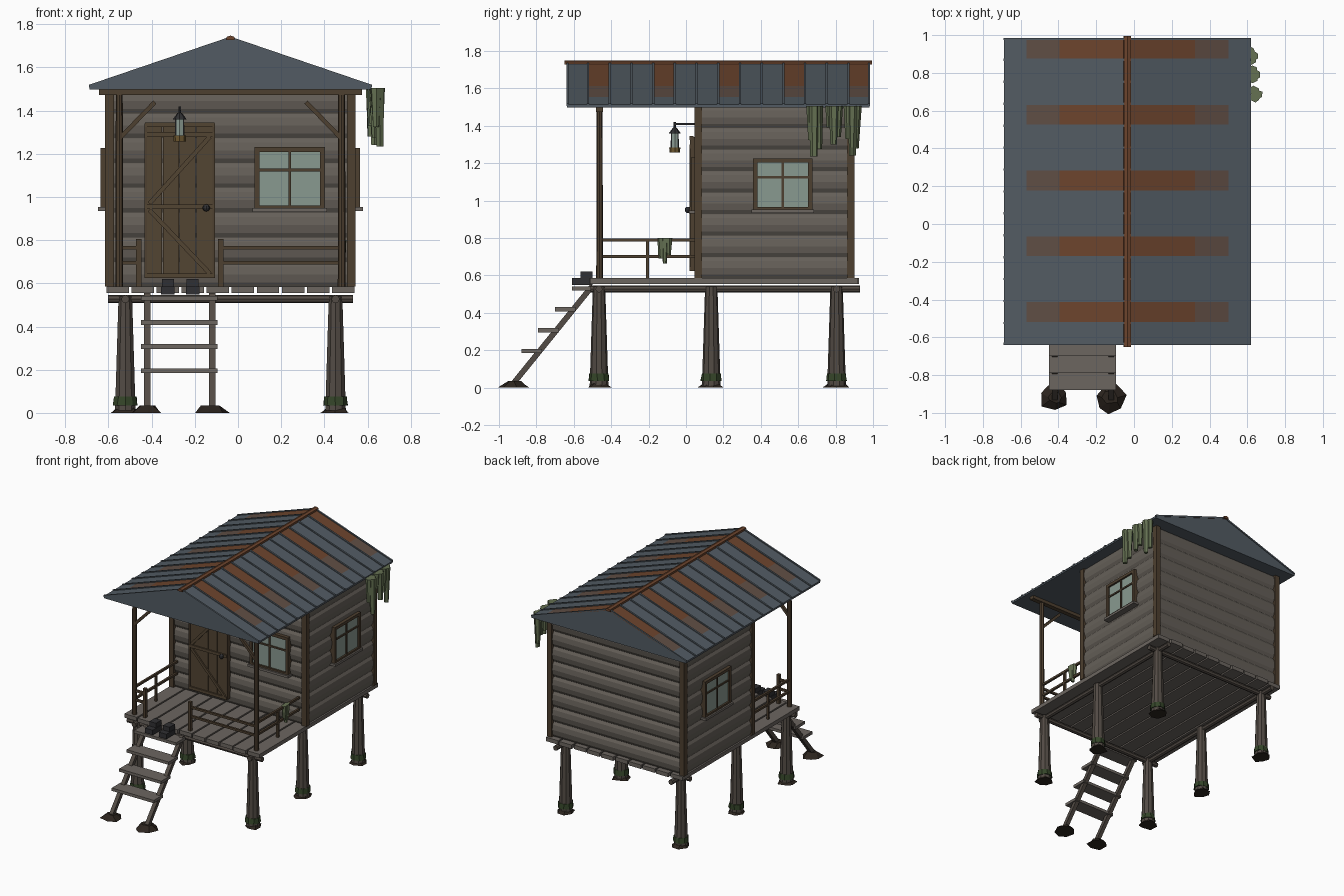
import bpy, bmesh, math, random
from mathutils import Vector, Matrix

if "Cube" in bpy.data.objects:
    bpy.data.objects.remove(bpy.data.objects["Cube"])

random.seed(4)
C = -0.035                      # centre line of the cabin in x


def mat(name, r, g, b):
    m = bpy.data.materials.new(name)
    m.diffuse_color = (r, g, b, 1)
    m.use_nodes = True
    m.node_tree.nodes["Principled BSDF"].inputs["Base Color"].default_value = m.diffuse_color
    return m


WALL = mat("weathered_board", .13, .115, .098)
DECK = mat("deck_wood", .15, .132, .117)
LOG = mat("log_wood", .085, .07, .058)
TRIM = mat("dark_trim", .075, .05, .029)
DOOR = mat("door_wood", .085, .058, .032)
ROOF = mat("roof_metal", .085, .105, .125)
RUST = mat("rust", .15, .058, .026)
FADE = mat("faded_rust", .115, .075, .058)
MOSS = mat("hanging_moss", .13, .165, .085)
GREEN = mat("stilt_moss", .035, .06, .022)
MUD = mat("mud", .025, .018, .013)
GLASS = mat("glass", .25, .32, .28)
IRON = mat("iron", .03, .03, .033)
BRASS = mat("brass", .16, .10, .03)


def finish(bm, name, m):
    bmesh.ops.recalc_face_normals(bm, faces=bm.faces)
    me = bpy.data.meshes.new(name)
    bm.to_mesh(me)
    bm.free()
    me.materials.append(m)
    ob = bpy.data.objects.new(name, me)
    bpy.context.collection.objects.link(ob)
    return ob


def box(name, x0, x1, y0, y1, z0, z1, m):
    bm = bmesh.new()
    M = Matrix.Translation(((x0 + x1) / 2, (y0 + y1) / 2, (z0 + z1) / 2))
    bmesh.ops.create_cube(bm, size=1, matrix=M @ Matrix.Diagonal((x1 - x0, y1 - y0, z1 - z0, 1)))
    return finish(bm, name, m)


def span(p, q):
    p, q = Vector(p), Vector(q)
    d = q - p
    return Matrix.Translation((p + q) / 2) @ d.to_track_quat('Z', 'Y').to_matrix().to_4x4(), d.length


def beam(name, p, q, w, h, m):
    M, l = span(p, q)
    bm = bmesh.new()
    bmesh.ops.create_cube(bm, size=1, matrix=M @ Matrix.Diagonal((w, h, l, 1)))
    return finish(bm, name, m)


def log(name, p, q, r1, r2, m, n=8, jit=0):
    M, l = span(p, q)
    bm = bmesh.new()
    bmesh.ops.create_cone(bm, cap_ends=True, segments=n, radius1=r1, radius2=r2, depth=l, matrix=M)
    for v in bm.verts:
        v.co.x += random.uniform(-jit, jit)
        v.co.y += random.uniform(-jit, jit)
    return finish(bm, name, m)


def prism(name, pts, y0, y1, m):
    bm = bmesh.new()
    f = bm.faces.new([bm.verts.new((x, y0, z)) for x, z in pts])
    r = bmesh.ops.extrude_face_region(bm, geom=[f])
    bmesh.ops.translate(bm, vec=(0, y1 - y0, 0), verts=[v for v in r['geom'] if isinstance(v, bmesh.types.BMVert)])
    return finish(bm, name, m)


def mud(name, x, y, r, h):
    return log(name, (x, y, 0), (x, y, h), r, r * .45, MUD, 7, r * .16)


# stilts with moss rings and mud
for s in (-1, 1):
    for y in (-.465, .135, .805):
        x = C + s * .487
        log("stilt", (x, y, .01), (x, y, .54), .05, .033, LOG, 10)
        log("stilt_moss_ring", (x, y, .035), (x, y, .075), .056, .052, GREEN, 9, .003)
        mud("stilt_mud", x, y, .066, .035)
    # side floor logs
    log("side_floor_log", (C + s * .487, -.51, .527), (C + s * .487, .93, .527), .019, .019, LOG)
for y in (-.465, .805):
    log("cross_floor_log", (C - .568, y, .527), (C + .568, y, .527), .019, .019, LOG)

# deck planks running front to back
for i in range(10):
    x = C - .58 + i * .116
    e = random.uniform(0, .015)
    box("deck_plank", x + .006, x + .11, -.515 + e, .925 - e, .555, .585, DECK)

# cabin walls: stacked rectangles make the bulging boards
bm = bmesh.new()
rings, n, pitch = [], 8, .115
for i in range(n):
    for t, o in ((0, 0), (.18, .012), (.5, .018), (.82, .012), (.98, 0)):
        z = .583 + (i + t) * pitch
        a, y0, y1 = .56 + o, .07 - o, .875 + o
        rings.append([bm.verts.new((C + sx, y, z)) for sx, y in ((-a, y0), (a, y0), (a, y1), (-a, y1))])
for a, b in zip(rings, rings[1:]):
    for k in range(4):
        bm.faces.new((a[k], a[(k + 1) % 4], b[(k + 1) % 4], b[k]))
bm.faces.new(rings[0])
bm.faces.new(rings[-1])
finish(bm, "board_walls", WALL)
for s in (-1, 1):
    for y in (.065, .88):
        x = C + s * .56
        box("corner_post", x - .02, x + .02, y - .02, y + .02, .585, 1.5, TRIM)

# roof: solid gable, metal panels, seams and ridge cap
W, ZE, ZR, Y0, Y1 = .652, 1.508, 1.73, -.64, .985
prism("roof_gable", [(C - W, 1.498), (C + W, 1.498), (C + W, ZE), (C, ZR), (C - W, ZE)], Y0 + .004, Y1 - .004, ROOF)


def roof_strip(name, s, t0, t1, th, y0, y1, m):
    p = [(C + s * W * t, ZR + (ZE - ZR) * t) for t in (t0, t1)]
    prism(name, [p[0], p[1], (p[1][0], p[1][1] + th), (p[0][0], p[0][1] + th)], y0, y1, m)


step = (Y1 - Y0) / 14
for s in (-1, 1):
    for i in range(14):
        y = Y0 + i * step
        if i % 3 == 1:
            for t0, t1, m in ((0, .55, RUST), (.55, .82, FADE), (.82, 1.003, ROOF)):
                roof_strip("rusty_roof_panel", s, t0, t1, .006, y, y + step, m)
        else:
            roof_strip("roof_panel", s, 0, 1.003, .006, y, y + step, ROOF)
    for i in range(15):
        y = min(max(Y0 + i * step, Y0 + .006), Y1 - .006)
        roof_strip("roof_seam", s, 0, 1.004, .013, y - .006, y + .006, ROOF)
prism("ridge_cap", [(C - .02, 1.728), (C + .02, 1.728), (C + .018, 1.742), (C, 1.748), (C - .018, 1.742)],
      -.65, .995, RUST)

# porch posts, beam, braces and railings
PY = -.462
box("porch_beam", C - .61, C + .61, PY - .018, PY + .018, 1.473, 1.498, TRIM)
for s in (-1, 1):
    x = C + s * .515
    log("porch_post", (x, PY, .585), (x, PY, 1.49), .018, .016, TRIM)
    beam("porch_brace", (x, PY, 1.27), (C + s * .35, PY, 1.44), .02, .02, TRIM)
    for z in (.79, .70):
        beam("side_rail", (x, PY, z), (x, .05, z), .016, .016, TRIM)
    beam("side_baluster", (x, -.205, .585), (x, -.205, .79), .016, .016, TRIM)
for xa, xb in ((C - .515, -.46), (-.08, C + .515)):
    newel = xb if xa < -.5 else xa
    box("newel_post", newel - .012, newel + .012, PY - .012, PY + .012, .585, .805, TRIM)
    for z in (.765, .695):
        beam("front_rail", (xa, PY, z), (xb, PY, z), .016, .016, TRIM)

# door with battens, braces and knob
for i in range(4):
    box("door_board", -.425 + i * .0775, -.351 + i * .0775, .028, .06, .635, 1.335, DOOR)
for x in (-.428, -.112):
    box("door_side_trim", x - .006, x + .006, .022, .06, .625, 1.34, TRIM)
for z in (.635, .955, 1.29, 1.335):
    box("door_batten", -.43, -.11, .018, .04, z - .011, z + .011, DOOR)
beam("door_brace", (-.41, .026, .97), (-.13, .026, 1.28), .016, .02, DOOR)
beam("door_brace", (-.41, .026, .94), (-.13, .026, .645), .016, .02, DOOR)
bm = bmesh.new()
bmesh.ops.create_uvsphere(bm, u_segments=8, v_segments=6, radius=.017, matrix=Matrix.Translation((-.147, .01, .95)))
finish(bm, "door_knob", IRON)


# windows, modelled facing -y about their centre and then turned
def window(x, y, zc, w, h, turn):
    parts = [box("window_glass", -w, w, -.004, .03, -h, h, GLASS)]
    for s in (-1, 1):
        parts.append(box("window_side_frame", s * w - .011, s * w + .011, -.018, .03, -h, h, TRIM))
        parts.append(box("window_rail_frame", -w - .011, w + .011, -.018, .03, s * h - .011, s * h + .011, TRIM))
    parts.append(box("window_mullion", -.006, .006, -.012, .02, -h, h, TRIM))
    parts.append(box("window_crossbar", -w, w, -.012, .02, .034, .046, TRIM))
    parts.append(box("window_sill", -w - .02, w + .02, -.03, .03, -h - .02, -h - .002, DECK))
    M = Matrix.Translation((x, y, zc)) @ Matrix.Rotation(turn, 4, 'Z')
    for p in parts:
        p.data.transform(M)


window(.24, .045, 1.085, .152, .135, 0)
window(C + .583, .517, 1.085, .147, .13, math.pi / 2)
window(C - .583, .517, 1.085, .147, .13, -math.pi / 2)

# ladder and its muddy feet
for x in (-.42, -.12):
    beam("ladder_stringer", (x, -.50, .545), (x, -.925, .02), .03, .03, LOG)
    mud("ladder_mud", x - .005, -.918, .078, .035)
for i in range(4):
    y, z = -.825 + i * .09, .195 + i * .112
    box("ladder_tread", -.45, -.095, y - .055, y + .055, z - .011, z + .011, DECK)

# boots by the ladder
for x in (-.325, -.21):
    box("boot_foot", x - .032, x + .032, -.61, -.5, .548, .585, IRON)
    box("boot_shaft", x - .028, x + .028, -.565, -.5, .58, .62, IRON)

# lantern on its bracket
LX, LY = -.27, -.06
beam("lantern_bracket", (LX, .06, 1.41), (LX, LY - .005, 1.41), .012, .012, IRON)
for nm, z0, z1, r1, r2, m in (("lantern_base", 1.258, 1.285, .028, .03, BRASS),
                              ("lantern_glass", 1.285, 1.36, .023, .02, GLASS),
                              ("lantern_cap", 1.36, 1.39, .032, .01, IRON),
                              ("lantern_hook", 1.39, 1.42, .006, .006, IRON)):
    log(nm, (LX, LY, z0), (LX, LY, z1), r1, r2, m)
for k in range(4):
    a = math.pi / 4 + k * math.pi / 2
    x, y = LX + .026 * math.cos(a), LY + .026 * math.sin(a)
    beam("lantern_bar", (x, y, 1.28), (x, y, 1.365), .005, .005, IRON)

# moss hanging off the eave and the side rail
for y, zb, x in ((.685, 1.235, .655), (.79, 1.30, .645), (.888, 1.24, .635)):
    for dx, dy, lift in ((0, 0, 0), (-.02, .022, .04), (-.015, -.018, .09)):
        log("eave_moss", (x + dx, y + dy, zb + lift), (x + dx, y + dy, 1.505), .017, .027, MOSS, 6, .004)
for dy, zb in ((-.018, .69), (.002, .665), (.02, .71)):
    log("rail_moss", (C + .518, -.115 + dy, zb), (C + .518, -.115 + dy, .80), .012, .02, MOSS, 6, .003)
